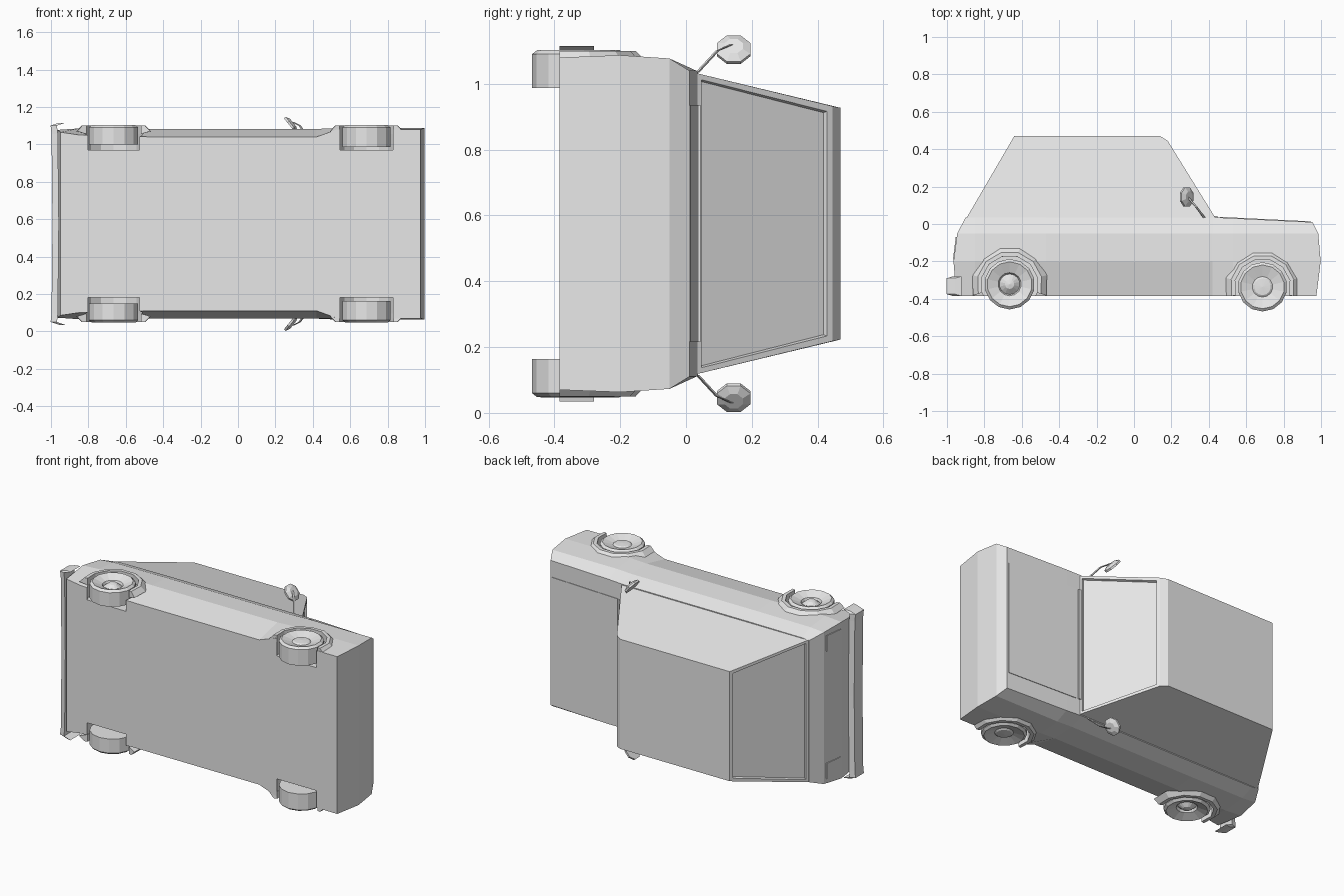
import bpy, bmesh
from math import sin, cos, pi, radians
from mathutils import Vector

if "Cube" in bpy.data.objects:
    bpy.data.objects.remove(bpy.data.objects["Cube"])

MID = 0.575      # the car lies on its side: z is its width, y its height
FLOOR = -0.385

paint = bpy.data.materials.new("plain_grey")
paint.use_nodes = True
GREY = (0.8, 0.8, 0.8, 1)
paint.diffuse_color = GREY
paint.node_tree.nodes["Principled BSDF"].inputs["Base Color"].default_value = GREY


def finish(name, bm):
    bmesh.ops.remove_doubles(bm, verts=bm.verts, dist=0.0001)
    bmesh.ops.recalc_face_normals(bm, faces=bm.faces)
    mesh = bpy.data.meshes.new(name)
    bm.to_mesh(mesh)
    bm.free()
    mesh.materials.append(paint)
    ob = bpy.data.objects.new(name, mesh)
    bpy.context.scene.collection.objects.link(ob)
    return ob


def loft(name, rings, closed=False, caps=True):
    """Skin a list of equal point rings, given as (x, y, w)."""
    bm = bmesh.new()
    rows = [[bm.verts.new((x, y, MID + w)) for x, y, w in r] for r in rings]
    n = len(rows[0])
    pairs = list(zip(rows, rows[1:])) + ([(rows[-1], rows[0])] if closed else [])
    for a, b in pairs:
        for i in range(n):
            j = (i + 1) % n
            bm.faces.new((a[i], a[j], b[j], b[i]))
    if caps:
        for row in (rows[0], rows[-1]):
            for i in range(n // 2 - 1):
                bm.faces.new((row[i], row[i + 1], row[n - 2 - i], row[n - 1 - i]))
    return finish(name, bm)


def spin(name, x, y, profile, sides):
    """Turn a (radius, w) profile around an axle."""
    rings = []
    for k in range(sides):
        a = 2 * pi * (k + 0.5) / sides
        rings.append([(x + r * cos(a), y + r * sin(a), w) for r, w in profile])
    bm = bmesh.new()
    rows = [[bm.verts.new((p[0], p[1], MID + p[2])) for p in r] for r in rings]
    for k in range(sides):
        a, b = rows[k], rows[(k + 1) % sides]
        for i in range(len(profile) - 1):
            bm.faces.new((a[i], a[i + 1], b[i + 1], b[i]))
    bmesh.ops.remove_doubles(bm, verts=bm.verts, dist=0.0001)
    bmesh.ops.dissolve_degenerate(bm, edges=bm.edges, dist=0.0001)
    return finish(name, bm)


def box(name, x, y, w):
    ring = lambda k: [(x[0], y[0], k), (x[1], y[0], k), (x[1], y[1], k), (x[0], y[1], k)]
    return loft(name, [ring(w[0]), ring(w[1])])


# Lower body: sections from tail to nose, four levels from sill to shoulder
def section(xs, ws, top):
    ys = (FLOOR, -0.2, -0.05, top)
    half = list(zip(xs, ys, ws))
    return half + [(x, y, -w) for x, y, w in reversed(half)]


mid_w = (0.465, 0.507, 0.497, 0.462)
end_w = (0.505, 0.512, 0.502, 0.465)
body = loft("body", [
    section((-0.95, -0.965, -0.945, -0.9), (0.49, 0.502, 0.487, 0.455), 0.035),
    section((-0.85,) * 4, (0.475, 0.51, 0.495, 0.46), 0.036),
    section((-0.47,) * 4, mid_w, 0.036),
    section((0.42,) * 4, mid_w, 0.036),
    section((0.53,) * 4, end_w, 0.031),
    section((0.975, 0.998, 0.985, 0.955), end_w, 0.01),
])

# Wheel positions: label, x, y, radius
axles = [("rear", -0.665, -0.322, 0.135), ("front", 0.687, -0.336, 0.132)]
sides = [("upper", 1), ("lower", -1)]

# Wheel wells cut into the body
for label, x, y, r in axles:
    for side, s in sides:
        well = spin("well_cutter", x, y, [(0, s * 0.395), (r + 0.02, s * 0.395),
                                          (r + 0.02, s * 0.6), (0, s * 0.6)], 14)
        well.hide_render = True
        mod = body.modifiers.new("well", "BOOLEAN")
        mod.operation = "DIFFERENCE"
        mod.object = well
        mod.solver = "EXACT"
        bpy.context.view_layer.update()
        deps = bpy.context.evaluated_depsgraph_get()
        cut = bpy.data.meshes.new_from_object(body.evaluated_get(deps))
        body.modifiers.clear()
        body.data = cut
        bpy.data.objects.remove(well)

# Wheels and the flared lips above them
for label, x, y, r in axles:
    for side, s in sides:
        if label == "rear":
            prof = [(0, 0.425), (r, 0.425), (r, 0.515), (r - 0.015, 0.528),
                    (0.062, 0.505), (0.055, 0.49), (0.025, 0.515), (0, 0.52)]
        else:
            prof = [(0, 0.412), (r, 0.412), (r, 0.515), (r - 0.015, 0.527),
                    (0.055, 0.508), (0.045, 0.515), (0, 0.518)]
        spin(label + "_wheel_" + side, x, y, [(a, s * w) for a, w in prof], 14)
        rings = []
        for k in range(8):
            a = radians(-17 + 214 * k / 7)
            at = lambda rad, w: (x + rad * cos(a), max(FLOOR, y + rad * sin(a)), s * w)
            rings.append([at(r + 0.018, 0.48), at(r + 0.018, 0.525),
                          at(r + 0.04, 0.525), at(r + 0.07, 0.495)])
        loft(label + "_arch_" + side, rings)

# Cabin: tapering greenhouse with a small visor at the front of the roof
bm = bmesh.new()
outline = [(-0.895, 0.033, 0.457), (-0.64, 0.47, 0.352), (0.14, 0.47, 0.352),
           (0.18, 0.445, 0.357), (0.435, 0.033, 0.457)]
near = [bm.verts.new((x, y, MID + w)) for x, y, w in outline]
far = [bm.verts.new((x, y, MID - w)) for x, y, w in outline]
bm.faces.new(near)
bm.faces.new(far)
panels = []
for i in range(5):
    j = (i + 1) % 5
    panels.append(bm.faces.new((near[i], near[j], far[j], far[i])))
bmesh.ops.recalc_face_normals(bm, faces=bm.faces)
# Rear window and windscreen sit back inside their frames
for pane in (panels[0], panels[3]):
    bmesh.ops.inset_region(bm, faces=[pane], thickness=0.025, depth=0)
    bmesh.ops.inset_region(bm, faces=[pane], thickness=0.006, depth=-0.014)
finish("cabin", bm)

# Bonnet panel and the vent strip behind it
loft("bonnet_panel", [[(0.46, 0.03, k), (0.945, 0.006, k), (0.945, 0.014, k), (0.46, 0.038, k)]
                      for k in (-0.36, 0.36)])
box("vent_strip", (0.425, 0.447), (0.028, 0.044), (-0.36, 0.36))

# Rear bumper with corners wrapping forward
path = [(-0.945, 0.54), (-0.99, 0.525), (-0.985, 0.48), (-0.98, 0.0)]
path += [(x, -w) for x, w in reversed(path[:-1])]
loft("rear_bumper", [[(x - 0.012, -0.375, w), (x + 0.022, -0.385, w),
                      (x + 0.022, -0.28, w), (x - 0.012, -0.29, w)] for x, w in path])

# Tail lamps
for side, s in sides:
    loft("tail_lamp_" + side, [[(-0.968, -0.19, s * w), (-0.955, -0.19, s * w),
                                (-0.94, -0.07, s * w), (-0.953, -0.07, s * w)]
                               for w in (0.36, 0.46)])

# Door mirrors: octagonal paddle on a slim bent stalk
for side, s in sides:
    centre = Vector((0.283, 0.145, 0.53))
    across = Vector((-0.62, 0, 0.78))
    normal = Vector((0.78, 0, 0.62))
    rings = []
    for off, rad in ((-0.008, 0.055), (0.004, 0.055), (0.016, 0.03)):
        ring = []
        for k in range(8):
            a = 2 * pi * (k + 0.5) / 8
            p = centre + normal * off + across * rad * cos(a) + Vector((0, rad * sin(a), 0))
            ring.append((p.x, p.y, s * p.z))
        rings.append(ring)
    loft("mirror_" + side, rings)
    stalk = [(0.375, 0.035, 0.46), (0.33, 0.095, 0.525), (0.29, 0.14, 0.545)]
    loft("mirror_stalk_" + side, [[(x - 0.007, y, s * w), (x, y - 0.006, s * w),
                                   (x + 0.007, y, s * w), (x, y + 0.006, s * w)]
                                  for x, y, w in stalk])
